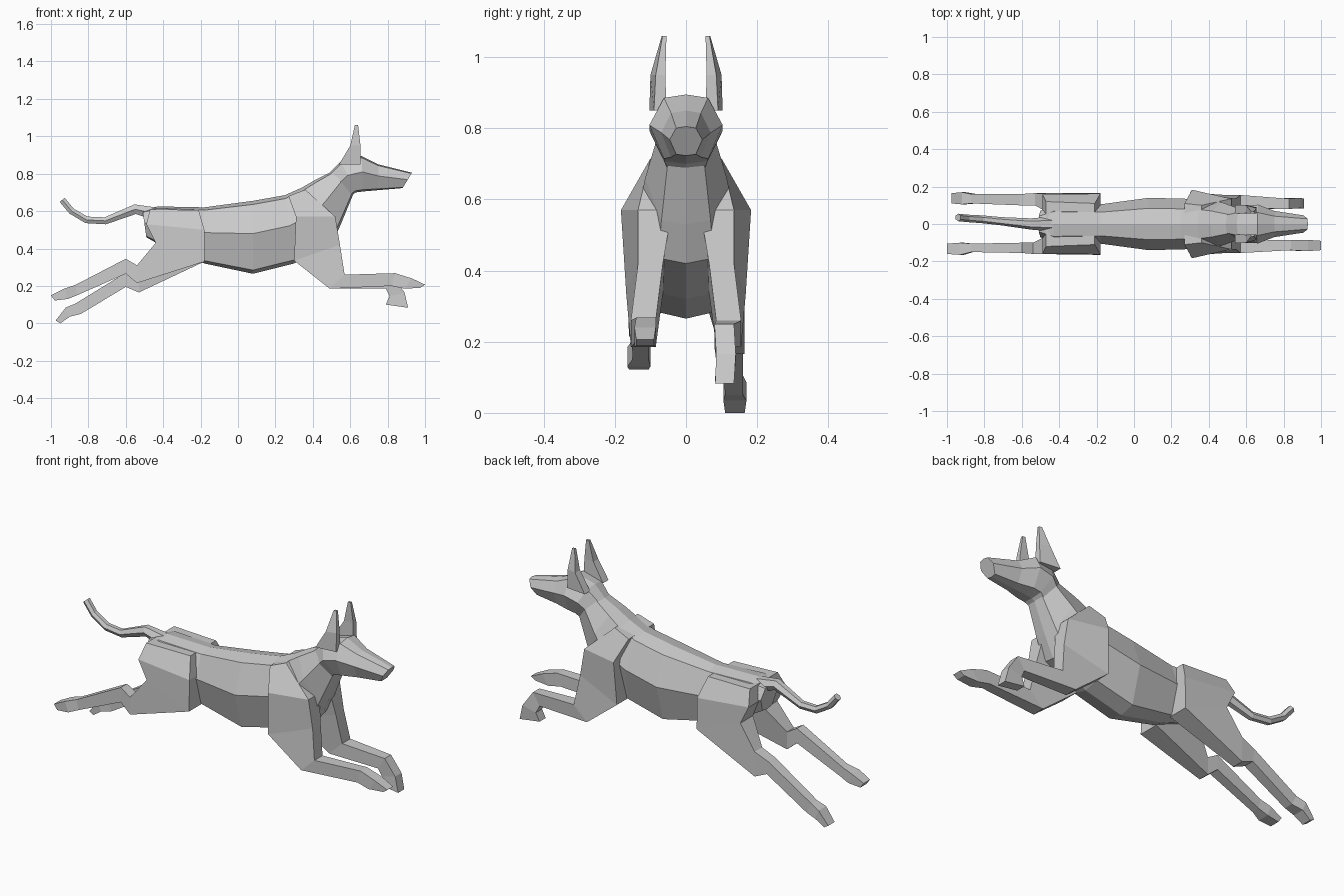
import bpy, bmesh
from math import atan2, sin, cos


def loft(name, rings):
    """Skin a row of equal-sized point rings and cap both ends."""
    bm = bmesh.new()
    vs = [[bm.verts.new(p) for p in r] for r in rings]
    n = len(rings[0])
    for r0, r1 in zip(vs, vs[1:]):
        for i in range(n):
            j = (i + 1) % n
            bm.faces.new((r0[i], r0[j], r1[j], r1[i]))
    bm.faces.new(vs[0])
    bm.faces.new(vs[-1])
    bmesh.ops.recalc_face_normals(bm, faces=bm.faces)
    me = bpy.data.meshes.new(name)
    bm.to_mesh(me)
    bm.free()
    ob = bpy.data.objects.new(name, me)
    bpy.context.collection.objects.link(ob)
    return ob


def body_ring(xt, zt, xb, zb, w):
    """Eight-sided symmetric ring between a top and a bottom point."""
    half = [(0, 0), (0.6, 0.05), (1, 0.45), (0.6, 0.95), (0, 1)]
    pts = half + [(-y, t) for y, t in half[3:0:-1]]
    return [(xt + (xb - xt) * t, y * w, zt + (zb - zt) * t) for y, t in pts]


def limb_ring(side, xa, za, xb, zb, yin, ya, yb):
    """Four-sided ring: edge a to edge b, inner y, outer y at a and at b."""
    return [(xa, side * yin, za), (xa, side * ya, za),
            (xb, side * yb, zb), (xb, side * yin, zb)]


# Torso and neck
torso = [(-0.51, 0.60, -0.49, 0.46, 0.07), (-0.43, 0.625, -0.42, 0.42, 0.11),
         (-0.18, 0.62, -0.18, 0.32, 0.105), (0.08, 0.655, 0.08, 0.265, 0.14),
         (0.25, 0.685, 0.30, 0.32, 0.135), (0.34, 0.725, 0.50, 0.42, 0.13),
         (0.41, 0.765, 0.55, 0.53, 0.115), (0.50, 0.81, 0.62, 0.70, 0.085)]
loft("torso", [body_ring(*s) for s in torso])

# Head and muzzle
head = [(0.49, 0.805, 0.59, 0.67, 0.08), (0.55, 0.865, 0.63, 0.70, 0.102),
        (0.66, 0.895, 0.67, 0.705, 0.103), (0.75, 0.85, 0.75, 0.712, 0.07),
        (0.93, 0.805, 0.88, 0.723, 0.046)]
loft("head", [body_ring(*s) for s in head])

# Ears
ear = [(0.655, 0.85, 0.54, 0.85, 0.055, 0.09, 0.103),
       (0.655, 0.95, 0.60, 0.95, 0.058, 0.085, 0.10),
       (0.642, 1.06, 0.625, 1.06, 0.055, 0.066, 0.068)]
for s, tag in ((-1, "right"), (1, "left")):
    loft("ear_" + tag, [limb_ring(s, *r) for r in ear])

# Front legs: shared shoulder, separate reach of the paws
shoulder = [(0.36, 0.715, 0.27, 0.68, 0.03, 0.10, 0.11),
            (0.52, 0.57, 0.31, 0.57, 0.04, 0.135, 0.183),
            (0.545, 0.42, 0.30, 0.335, 0.065, 0.135, 0.168),
            (0.57, 0.26, 0.49, 0.185, 0.085, 0.155, 0.155)]
reach = {-1: [(0.84, 0.268, 0.82, 0.20, 0.085, 0.14, 0.14),
              (0.93, 0.24, 0.89, 0.185, 0.085, 0.145, 0.145),
              (1.0, 0.207, 0.975, 0.19, 0.09, 0.14, 0.14)],
         1: [(0.83, 0.25, 0.79, 0.185, 0.08, 0.135, 0.135),
             (0.89, 0.165, 0.81, 0.145, 0.085, 0.14, 0.14),
             (0.91, 0.083, 0.79, 0.10, 0.082, 0.135, 0.135)]}

# Hind legs: shared thigh, separate stretch of the shanks
thigh = [(-0.47, 0.61, -0.21, 0.605, 0.02, 0.12, 0.11),
         (-0.49, 0.53, -0.18, 0.50, 0.03, 0.16, 0.162),
         (-0.44, 0.43, -0.18, 0.33, 0.05, 0.16, 0.165)]
stretch = {-1: [(-0.54, 0.31, -0.54, 0.215, 0.10, 0.16, 0.16),
                (-0.60, 0.345, -0.60, 0.265, 0.10, 0.155, 0.155),
                (-0.87, 0.205, -0.86, 0.15, 0.105, 0.15, 0.15),
                (-0.93, 0.185, -0.91, 0.13, 0.10, 0.165, 0.165),
                (-1.0, 0.15, -0.98, 0.122, 0.105, 0.16, 0.16)],
           1: [(-0.53, 0.30, -0.53, 0.165, 0.10, 0.165, 0.165),
               (-0.61, 0.265, -0.60, 0.195, 0.10, 0.16, 0.16),
               (-0.87, 0.105, -0.84, 0.05, 0.11, 0.16, 0.16),
               (-0.92, 0.085, -0.90, 0.035, 0.105, 0.17, 0.17),
               (-0.975, 0.015, -0.95, 0.0, 0.11, 0.165, 0.165)]}
for s, tag in ((-1, "right"), (1, "left")):
    loft("front_leg_" + tag, [limb_ring(s, *r) for r in shoulder + reach[s]])
    loft("hind_leg_" + tag, [limb_ring(s, *r) for r in thigh + stretch[s]])

# Tail: hexagonal tube along a wavy path (x, y, z, radius)
path = [(-0.44, 0.0, 0.585, 0.04), (-0.55, 0.0, 0.61, 0.03),
        (-0.71, 0.015, 0.548, 0.022), (-0.81, 0.025, 0.553, 0.021),
        (-0.89, 0.03, 0.60, 0.02), (-0.94, 0.035, 0.66, 0.02)]
rings = []
for i, (x, y, z, r) in enumerate(path):
    p, q = path[max(i - 1, 0)], path[min(i + 1, len(path) - 1)]
    t = atan2(q[2] - p[2], q[0] - p[0])
    ring = []
    for k in range(6):
        a = k * 1.0472
        ring.append((x - sin(t) * r * sin(a), y + r * cos(a), z + cos(t) * r * sin(a)))
    rings.append(ring)
loft("tail", rings)
